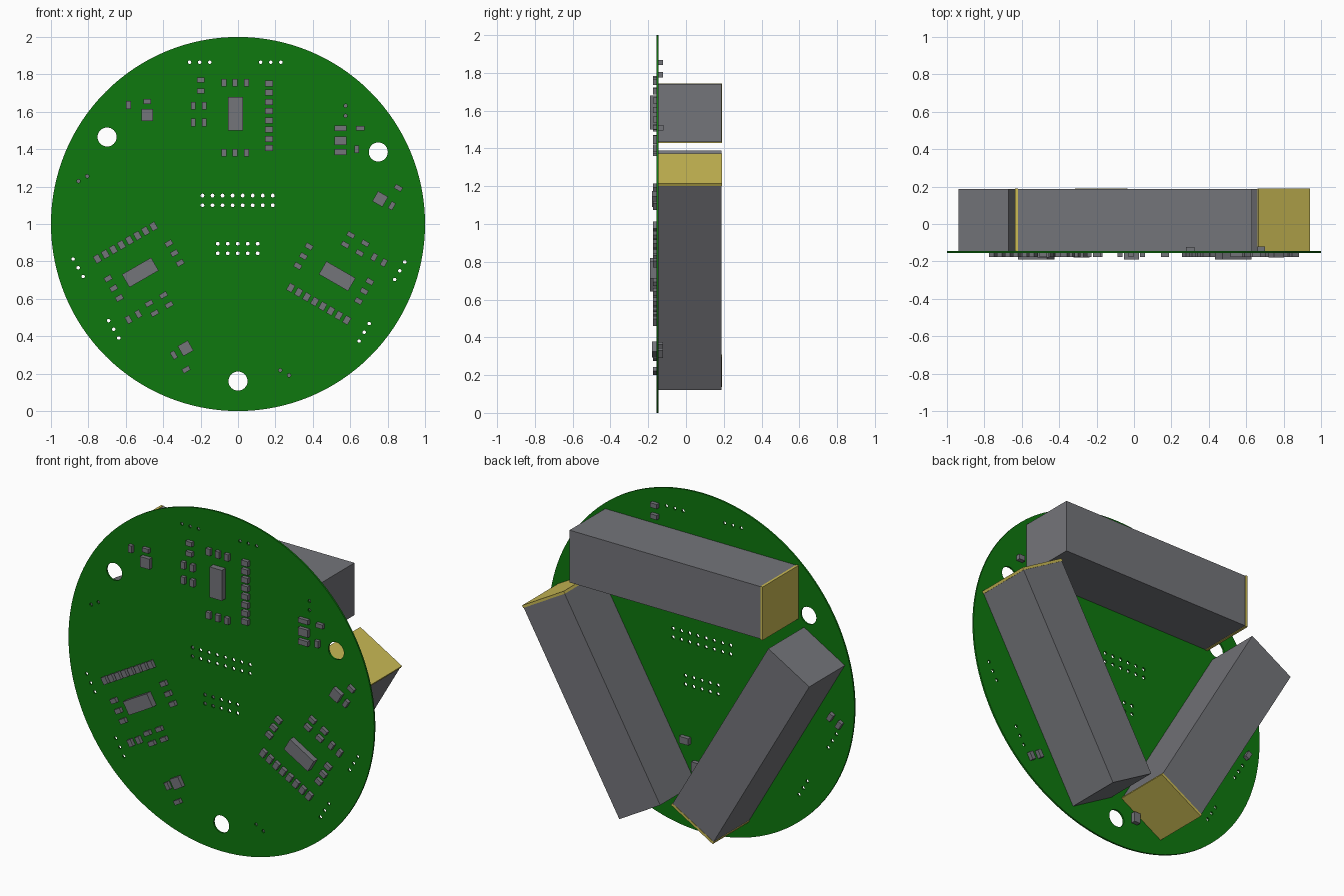
import bpy, bmesh, math
from mathutils import Matrix, Vector

if "Cube" in bpy.data.objects:
    bpy.data.objects.remove(bpy.data.objects["Cube"])


def material(name, rgb):
    m = bpy.data.materials.new(name)
    m.use_nodes = True
    lin = [((c / 255 + 0.055) / 1.055) ** 2.4 if c > 10 else c / 255 / 12.92 for c in rgb]
    m.diffuse_color = (*lin, 1)
    m.node_tree.nodes["Principled BSDF"].inputs["Base Color"].default_value = (*lin, 1)
    return m


GREEN = material("board green", (14, 120, 14))
GREY = material("component grey", (116, 117, 122))
GOLD = material("terminal gold", (203, 187, 85))

FRONT, BACK = -0.155, -0.145      # board faces in y
CENTRE = Vector((0, 0, 1))


def pose(angle, shift):
    """Turn about the board centre (counter-clockwise from the front), then shift."""
    return (Matrix.Translation(CENTRE + Vector((shift[0], 0, shift[1])))
            @ Matrix.Rotation(-math.radians(angle), 4, 'Y') @ Matrix.Translation(-CENTRE))


def boxes(name, items, mat, matrix=Matrix()):
    """One object from boxes given as (x, z, width, height, y0, y1)."""
    bm = bmesh.new()
    for x, z, w, h, y0, y1 in items:
        m = Matrix.Translation((x, (y0 + y1) / 2, z)) @ Matrix.Diagonal((w, y1 - y0, h, 1))
        bmesh.ops.create_cube(bm, size=1, matrix=matrix @ m)
    me = bpy.data.meshes.new(name)
    bm.to_mesh(me)
    bm.free()
    me.materials.append(mat)
    ob = bpy.data.objects.new(name, me)
    bpy.context.collection.objects.link(ob)
    return ob


# three channels, each a turned copy of the top one
CHANNELS = [("top", 0, (0, 0), (0, 0)),
            ("right", 120, (-0.018, 0.047), (0.02, 0.06)),
            ("left", -120, (0.013, 0.005), (-0.023, 0.037))]

# small parts of one channel: (x, z, width, height)
small = [(0.165, 1.752 - i * 0.0495, 0.042, 0.032) for i in range(8)]
small += [(x, z, 0.027, 0.04) for x in (-0.075, -0.015, 0.045) for z in (1.755, 1.38)]
small += [(x, z, 0.025, 0.042) for x in (-0.24, -0.18) for z in (1.632, 1.543)]
small += [(-0.2, 1.77, 0.04, 0.027), (-0.2, 1.71, 0.04, 0.027),
          (-0.485, 1.655, 0.042, 0.025), (-0.585, 1.637, 0.025, 0.042)]
chips = [(-0.013, 1.59, 0.08, 0.18)]
sensors = [(-0.485, 1.583, 0.062, 0.062)]
back_parts = [(0.3, 1.855, 0.045, 0.027), (0.3, 1.79, 0.045, 0.027)]


def on_front(items, depth):
    return [(*i, FRONT - depth, FRONT) for i in items]


def on_back(items, depth):
    return [(*i, BACK, BACK + depth) for i in items]


holes = [(-0.7, 1.465, 0.051), (0.75, 1.385, 0.051), (0, 0.16, 0.051)]   # mounting holes

for side, angle, shift, block_shift in CHANNELS:
    p = pose(angle, shift)
    boxes(side + "_small_parts", on_front(small, 0.021), GREY, p)
    boxes(side + "_chip", on_front(chips, 0.035), GREY, p)
    boxes(side + "_sensor", on_front(sensors, 0.025), GREY, p)
    boxes(side + "_back_parts", on_back(back_parts, 0.022), GREY, p)
    # pin holes and vias of the channel
    for x, z in [(sx + d, 1.865) for sx in (-0.205, 0.175) for d in (-0.054, 0, 0.054)] \
            + [(0.575, 1.632), (0.575, 1.578)]:
        v = p @ Vector((x, 0, z))
        holes.append((v.x, v.z, 0.0095))
    # long block with a terminal plate on one end
    b = pose(angle, block_shift)
    boxes(side + "_block", [(0.005, 1.5875, 1.25, 0.309, BACK, 0.188)], GREY, b)
    boxes(side + "_terminal", [(-0.6275, 1.5875, 0.015, 0.315, BACK, 0.19)], GOLD, b)

# single parts
boxes("regulator_parts", on_front([(0.547, 1.512, 0.064, 0.027), (0.547, 1.446, 0.064, 0.045),
                                   (0.547, 1.385, 0.064, 0.03), (0.653, 1.512, 0.044, 0.025),
                                   (0.635, 1.4, 0.025, 0.04)], 0.021), GREY)
boxes("back_single_parts", on_back([(0.1, 0.52, 0.06, 0.04), (0.03, 0.38, 0.04, 0.06),
                                    (-0.125, 0.2, 0.04, 0.06), (0.68, 1.51, 0.04, 0.03)],
                                   0.025), GREY)

# two double-row headers
holes += [(-0.19 + i * 0.0537, z, 0.0105) for i in range(8) for z in (1.152, 1.1)]
holes += [(-0.108 + i * 0.0533, z, 0.0105) for i in range(5) for z in (0.895, 0.843)]

# board: filled outline with holes, given thickness
curve = bpy.data.curves.new("board_outline", 'CURVE')
curve.dimensions = '2D'
curve.fill_mode = 'BOTH'
curve.extrude = (BACK - FRONT) / 2


def ring(x, z, r, n):
    s = curve.splines.new('POLY')
    s.points.add(n - 1)
    s.use_cyclic_u = True
    for i, pt in enumerate(s.points):
        a = 2 * math.pi * i / n
        pt.co = (x + r * math.cos(a), z + r * math.sin(a), 0, 1)


ring(0, 1, 1, 128)
for x, z, r in holes:
    ring(x, z, r, 32 if r > 0.03 else 10)

outline = bpy.data.objects.new("board_outline", curve)
bpy.context.collection.objects.link(outline)
bpy.context.view_layer.update()
mesh = bpy.data.meshes.new_from_object(outline.evaluated_get(bpy.context.evaluated_depsgraph_get()))
bpy.data.objects.remove(outline)
mesh.transform(Matrix.Translation((0, (FRONT + BACK) / 2, 0)) @ Matrix.Rotation(math.pi / 2, 4, 'X'))
bm = bmesh.new()
bm.from_mesh(mesh)
bmesh.ops.remove_doubles(bm, verts=bm.verts, dist=1e-5)
bmesh.ops.recalc_face_normals(bm, faces=bm.faces)
for f in bm.faces:
    f.smooth = False
    f.material_index = 0
bm.to_mesh(mesh)
bm.free()
mesh.materials.clear()
mesh.materials.append(GREEN)
mesh.name = "board"
board = bpy.data.objects.new("board", mesh)
bpy.context.collection.objects.link(board)
